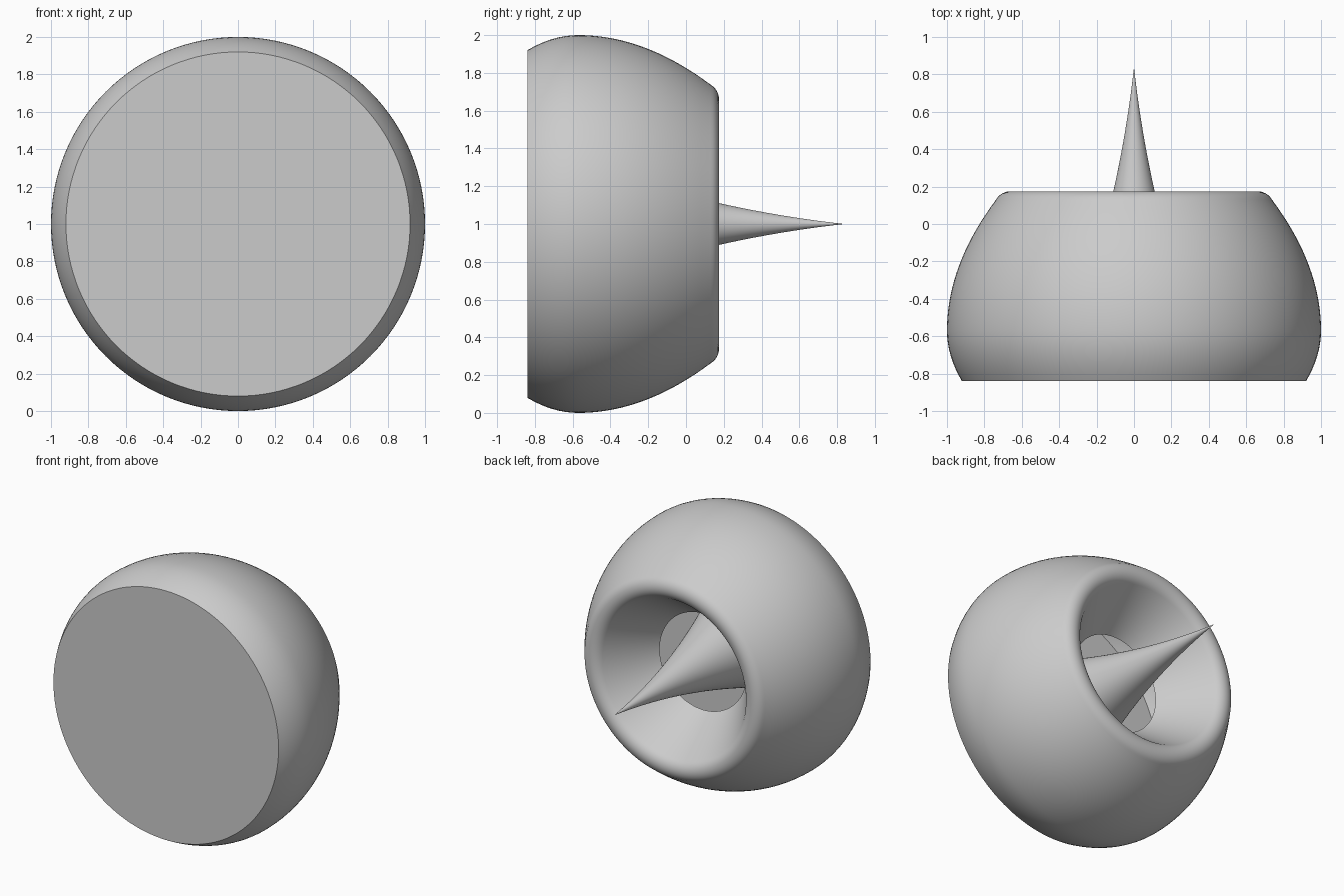
import bpy, math
from mathutils import Vector

SIDES = 128
CENTRE_Z = 1.0

cube = bpy.data.objects.get("Cube")
if cube:
    bpy.data.objects.remove(cube, do_unlink=True)

grey = bpy.data.materials.new("plain grey")
grey.use_nodes = True
grey.diffuse_color = (0.6, 0.6, 0.6, 1)
grey.node_tree.nodes["Principled BSDF"].inputs["Base Color"].default_value = (0.6, 0.6, 0.6, 1)


def lathe(name, profile):
    """Revolve (radius, y) points about the front-back axis; zero radius closes to a point."""
    verts, faces, rings = [], [], []
    for r, y in profile:
        count = SIDES if r > 0 else 1
        rings.append(range(len(verts), len(verts) + count))
        for i in range(count):
            a = math.tau * i / SIDES
            verts.append(Vector((r * math.cos(a), y, CENTRE_Z + r * math.sin(a))))
    for low, high in zip(rings, rings[1:]):
        for i in range(SIDES):
            j = (i + 1) % SIDES
            quad = [low[i % len(low)], high[i % len(high)], high[j % len(high)], low[j % len(low)]]
            faces.append(list(dict.fromkeys(quad)))
    mesh = bpy.data.meshes.new(name)
    mesh.from_pydata(verts, [], faces)
    mesh.materials.append(grey)
    obj = bpy.data.objects.new(name, mesh)
    bpy.context.collection.objects.link(obj)
    bpy.ops.object.select_all(action="DESELECT")
    obj.select_set(True)
    bpy.context.view_layer.objects.active = obj
    bpy.ops.object.shade_smooth_by_angle(angle=math.radians(30))
    return obj


# Shell: flat front, bulging side, rounded rim, funnel to an open throat
BELLY_Y, FRONT_Y = -0.57, -0.84
RIM_R, RIM_Y, RIM_TUBE = 0.66, 0.085, 0.09
shell = [(0, FRONT_Y)]
for i in range(8):
    t = 1 - i / 8
    shell.append((1 - 0.08 * t * t, BELLY_Y + (FRONT_Y - BELLY_Y) * t))
for i in range(19):
    t = i / 18
    shell.append((1 - 0.255 * t * t, BELLY_Y + 0.69 * t))
for i in range(13):
    a = math.radians(30 + 115 * i / 12)
    shell.append((RIM_R + RIM_TUBE * math.cos(a), RIM_Y + RIM_TUBE * math.sin(a)))
shell.append((0.355, -0.2))
lathe("shell", shell)

# Spike: slightly concave cone from the front plate out through the throat
TIP_Y, LENGTH = 0.838, 1.67
spike = []
for i in range(25):
    d = LENGTH * (1 - i / 24)
    spike.append((0.11 * d + 0.085 * d * d, TIP_Y - d))
lathe("spike", spike)
